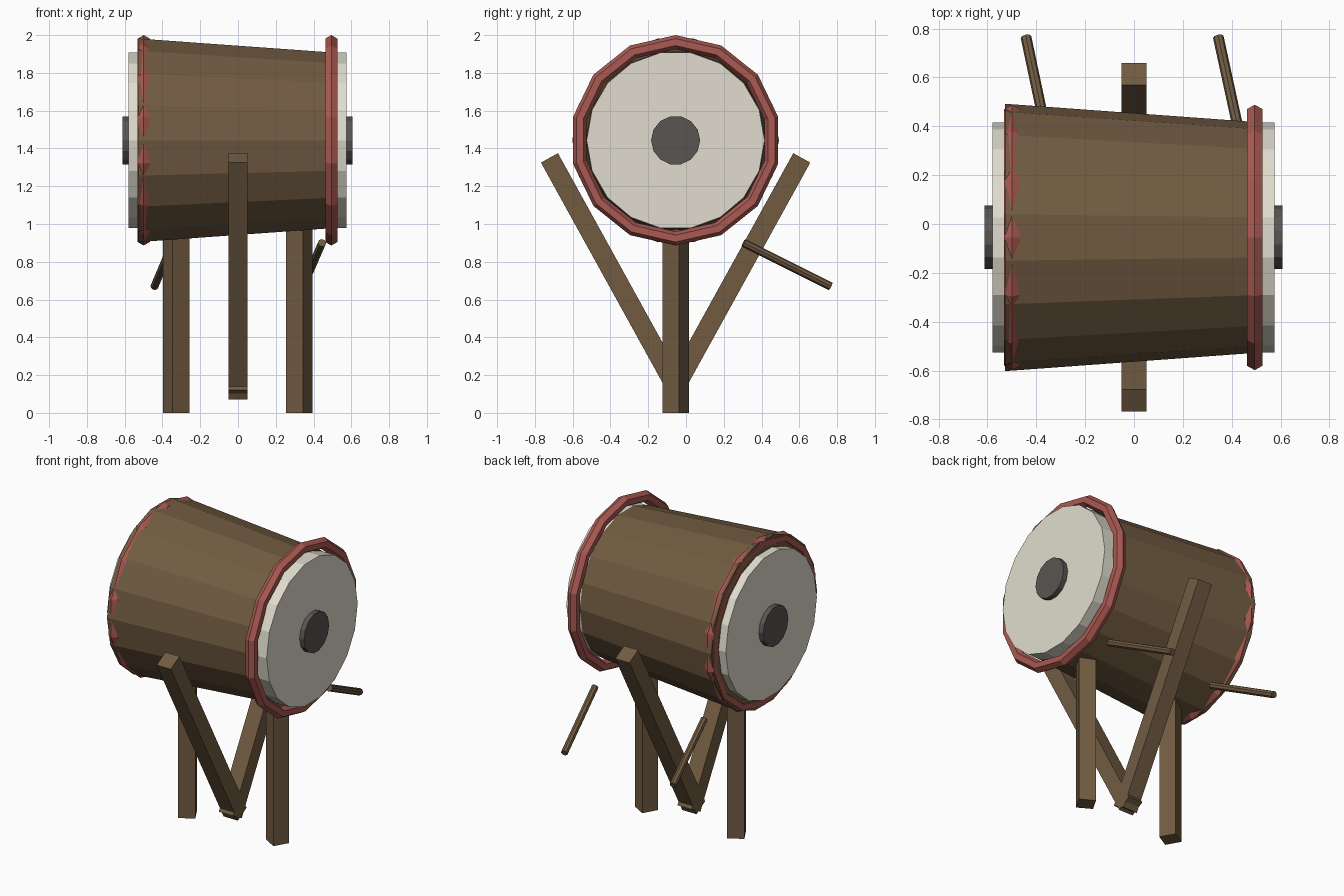
import bpy, bmesh, math
from mathutils import Vector, Matrix

if "Cube" in bpy.data.objects:
    bpy.data.objects.remove(bpy.data.objects["Cube"], do_unlink=True)

AXIS_Y, AXIS_Z = -0.055, 1.443   # drum axis runs along x


def material(name, rgb):
    m = bpy.data.materials.new(name)
    m.use_nodes = True
    m.diffuse_color = (*rgb, 1)
    bsdf = next(n for n in m.node_tree.nodes if n.type == 'BSDF_PRINCIPLED')
    bsdf.inputs["Base Color"].default_value = (*rgb, 1)
    bsdf.inputs["Roughness"].default_value = 0.8
    return m


wood = material("brown wood", (0.165, 0.105, 0.053))
red = material("dull red", (0.40, 0.10, 0.084))
cream = material("cream skin", (0.75, 0.72, 0.62))
gray = material("dark gray", (0.098, 0.091, 0.085))


def finish(bm, name, mat):
    bmesh.ops.recalc_face_normals(bm, faces=bm.faces)
    mesh = bpy.data.meshes.new(name)
    bm.to_mesh(mesh)
    bm.free()
    mesh.materials.append(mat)
    ob = bpy.data.objects.new(name, mesh)
    bpy.context.collection.objects.link(ob)
    return ob


def lathe(name, profile, sides, mat, start=0.0, closed=False):
    """Turn (x, radius) points around the drum axis; open profiles get end caps."""
    bm = bmesh.new()
    rings = []
    for x, r in profile:
        angles = [start + math.tau * i / sides for i in range(sides)]
        rings.append([bm.verts.new((x, AXIS_Y + r * math.cos(a), AXIS_Z + r * math.sin(a)))
                      for a in angles])
    pairs = list(zip(rings, rings[1:]))
    if closed:
        pairs.append((rings[-1], rings[0]))
    else:
        bm.faces.new(rings[0])
        bm.faces.new(rings[-1])
    for a, b in pairs:
        for i in range(sides):
            j = (i + 1) % sides
            bm.faces.new((a[i], a[j], b[j], b[i]))
    return finish(bm, name, mat)


def beam(name, start, end, width, mat, turn=0.0):
    """Square post between two points, turned about its own length."""
    start, end = Vector(start), Vector(end)
    d = end - start
    bm = bmesh.new()
    bmesh.ops.create_cube(bm, size=1)
    lean = Matrix.Rotation(-math.atan2(d.y, d.z), 4, 'X')
    size = Matrix.Diagonal((width, width, d.length, 1))
    bm.transform(Matrix.Translation((start + end) / 2) @ lean
                 @ Matrix.Rotation(turn, 4, 'Z') @ size)
    return finish(bm, name, mat)


def stick(name, start, end, radius, mat):
    start, end = Vector(start), Vector(end)
    d = end - start
    bm = bmesh.new()
    bmesh.ops.create_cone(bm, cap_ends=True, segments=8, radius1=radius,
                          radius2=radius, depth=d.length)
    bm.transform(Matrix.Translation((start + end) / 2)
                 @ d.to_track_quat('Z', 'Y').to_matrix().to_4x4())
    return finish(bm, name, mat)


# Tapered drum shell
lathe("drum_shell", [(-0.527, 0.547), (0.475, 0.474)], 18, wood)

for side, label, shift in ((1, "left", 0.0), (-1, "right", -0.004)):
    # Skin and its centre pad at each end
    lathe(label + "_skin", [(side * 0.40 + shift, 0.471), (side * 0.575 + shift, 0.471)],
          18, cream)
    lathe(label + "_pad", [(side * 0.56 + shift, 0.13), (side * 0.607 + shift, 0.13)],
          14, gray)

    # Hexagonal-section hoop
    hexagon = [(side * 0.4965 - 0.0025 + 0.037 * math.sin(a), 0.52 + 0.037 * math.cos(a))
               for a in (math.tau * k / 6 for k in range(6))]
    lathe(label + "_hoop", hexagon, 14, red, start=math.pi / 2, closed=True)

    # Upright leg, turned on its own axis
    x = side * 0.326 - 0.001
    beam(label + "_upright_leg", (x, AXIS_Y, 0), (x, AXIS_Y, 1.0), 0.102, wood,
         turn=-side * math.radians(30))

# Slanted legs, front and back
for side, label in ((-1, "front"), (1, "back")):
    beam(label + "_slanted_leg", (0, AXIS_Y - side * 0.025, 0.095),
         (0, AXIS_Y + side * 0.668, 1.35), 0.103, wood)

# Loose drumsticks behind the drum
stick("right_drumstick", (-0.345, 0.305, 0.90), (-0.442, 0.765, 0.67), 0.022, wood)
stick("left_drumstick", (0.445, 0.305, 0.90), (0.345, 0.765, 0.67), 0.022, wood)
